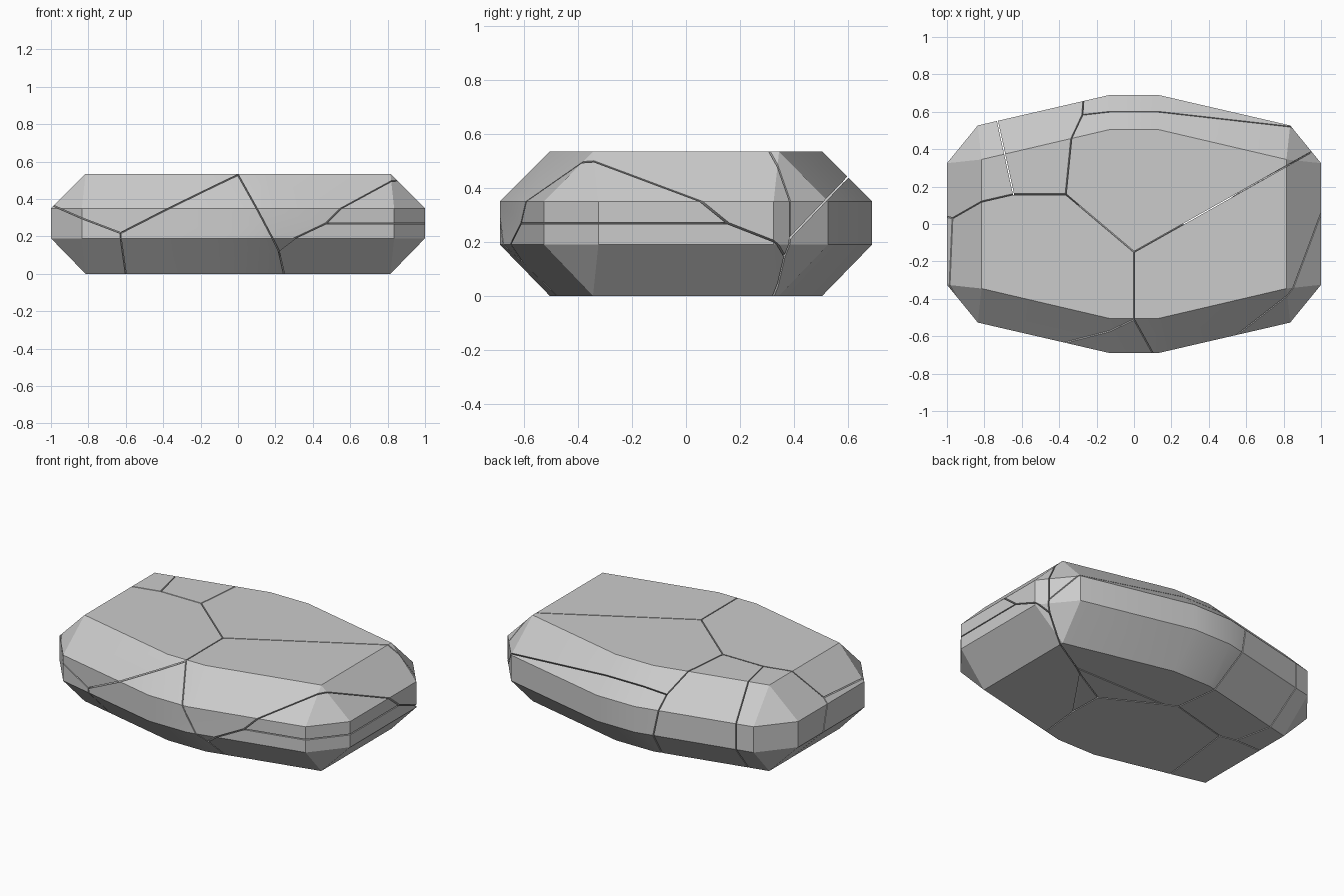
import bpy, bmesh, math
from mathutils import Vector

if "Cube" in bpy.data.objects:
    bpy.data.objects.remove(bpy.data.objects["Cube"])

GAP = 0.003  # half width of the cracks

# Each shard is the region where its linear field a*x + b*y + c*z + d is the largest
FIELDS = {
    "shard_top_front_right": (0, 0, 0, 0),
    "shard_top_front_left": (-1, 0, 0, 0),
    "shard_top_back_right": (-0.40, 0.71, 0, 0.106),
    "shard_top_back_middle": (-1, 0.77, -0.25, 0.011),
    "shard_back_left": (-1.169, 0.733, -0.25, -0.092),
    "shard_low_left": (-1.158, 0.025, -0.43, 0.009),
    "shard_low_front": (-0.79, -0.02, -0.42, 0.212),
    "shard_low_right": (0.169, -0.117, -0.30, -0.070),
    "shard_wedge_right": (0.169, -0.117, -0.144, -0.112),
    "shard_low_back": (-0.40, 0.8465, -0.13, 0.0813),
}


def stone_body():
    """Bevelled convex slab, symmetric in x, y and z."""
    rim = [(1.0, 0.325), (0.835, 0.527), (0.13, 0.69)]
    cap = [(0.815, 0.345), (0.13, 0.505)]
    bm = bmesh.new()
    for points, heights in ((rim, (0.19, 0.35)), (cap, (0.0, 0.535))):
        for x, y in points:
            for sx in (-1, 1):
                for sy in (-1, 1):
                    for z in heights:
                        bm.verts.new((sx * x, sy * y, z))
    bmesh.ops.convex_hull(bm, input=bm.verts[:])
    bmesh.ops.dissolve_limit(bm, angle_limit=math.radians(3),
                             verts=bm.verts[:], edges=bm.edges[:])
    bmesh.ops.recalc_face_normals(bm, faces=bm.faces[:])
    return bm


def cut_shard(name, body):
    """Trim a copy of the body by the planes shared with every other shard."""
    bm = body.copy()
    a = FIELDS[name]
    for other, b in FIELDS.items():
        if other == name:
            continue
        n = Vector((b[0] - a[0], b[1] - a[1], b[2] - a[2]))
        length = n.length
        n /= length
        co = n * (-(b[3] - a[3]) / length - GAP)
        geom = bm.verts[:] + bm.edges[:] + bm.faces[:]
        bmesh.ops.bisect_plane(bm, geom=geom, dist=1e-6, plane_co=co,
                               plane_no=n, clear_outer=True)
        rim = [e for e in bm.edges if e.is_boundary]
        if rim:
            bmesh.ops.edgeloop_fill(bm, edges=rim)
    bmesh.ops.recalc_face_normals(bm, faces=bm.faces[:])
    mesh = bpy.data.meshes.new(name)
    bm.to_mesh(mesh)
    bm.free()
    obj = bpy.data.objects.new(name, mesh)
    bpy.context.collection.objects.link(obj)
    return obj


# Fractured stone
body = stone_body()
shards = [cut_shard(name, body) for name in FIELDS]
body.free()

# Soft shading over the shallow facets, sharp edges elsewhere
for obj in shards:
    obj.select_set(True)
bpy.context.view_layer.objects.active = shards[0]
bpy.ops.object.shade_smooth_by_angle(angle=math.radians(30))
